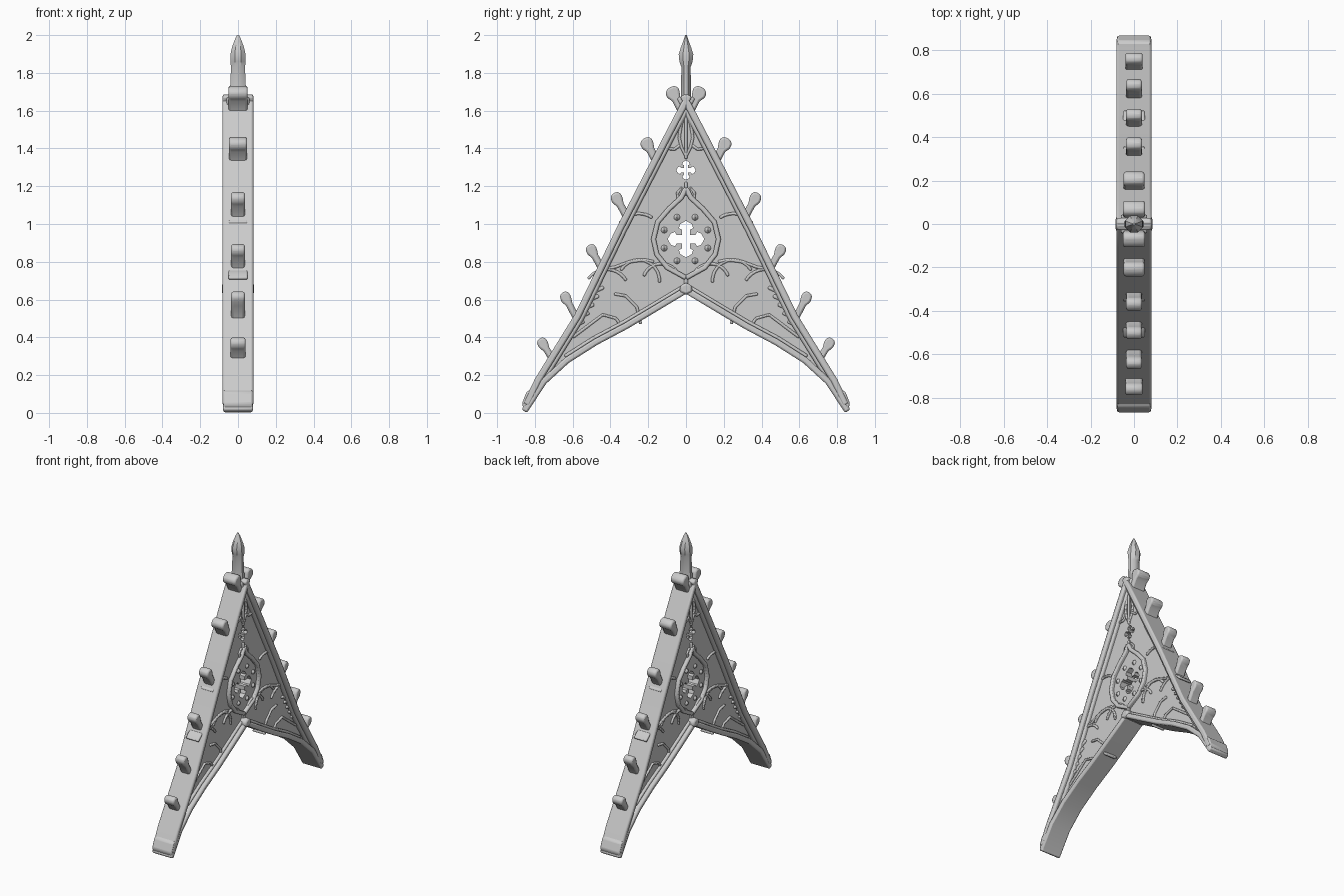
import bpy, bmesh
from math import sin, cos, pi, radians
from mathutils import Vector

if "Cube" in bpy.data.objects:
    bpy.data.objects.remove(bpy.data.objects["Cube"])


def finish(name, bm, bevel=0.0, mirror=True, smooth=True):
    bmesh.ops.recalc_face_normals(bm, faces=bm.faces)
    me = bpy.data.meshes.new(name)
    bm.to_mesh(me)
    bm.free()
    ob = bpy.data.objects.new(name, me)
    bpy.context.collection.objects.link(ob)
    if smooth:
        bpy.ops.object.select_all(action='DESELECT')
        bpy.context.view_layer.objects.active = ob
        ob.select_set(True)
        bpy.ops.object.shade_smooth_by_angle(angle=radians(35))
    if bevel:
        m = ob.modifiers.new("soft_edges", 'BEVEL')
        m.width, m.segments, m.limit_method = bevel, 2, 'ANGLE'
    if mirror:
        m = ob.modifiers.new("mirror", 'MIRROR')
        m.use_axis = (False, True, False)
        m.use_clip = False
    return ob


def thicken(bm, hx):
    ext = bmesh.ops.extrude_face_region(bm, geom=bm.faces[:])
    vs = [g for g in ext['geom'] if isinstance(g, bmesh.types.BMVert)]
    bmesh.ops.translate(bm, verts=vs, vec=(2 * hx, 0, 0))


def prism(name, poly, hx, **kw):
    """Solid from a (y, z) outline, centred on x = 0."""
    bm = bmesh.new()
    bm.faces.new([bm.verts.new((-hx, y, z)) for y, z in poly])
    thicken(bm, hx)
    return finish(name, bm, **kw)


def ribbon(name, pts, d0, d1, hx, **kw):
    """Bar along a (y, z) path, spanning offsets d0..d1 left of the path."""
    bm = bmesh.new()
    p = [Vector(q) for q in pts]
    rows = []
    for i, q in enumerate(p):
        a = (q - p[max(i - 1, 0)]).normalized()
        b = (p[min(i + 1, len(p) - 1)] - q).normalized()
        t = (a + b).normalized()
        n = Vector((-t.y, t.x))
        rows.append([bm.verts.new((-hx, *(q + n * d))) for d in (d0, d1)])
    for (a, b), (c, d) in zip(rows, rows[1:]):
        bm.faces.new((a, b, d, c))
    thicken(bm, hx)
    return finish(name, bm, **kw)


def arc(cy, cz, r, a0, a1, n=10):
    return [(cy + r * cos(radians(a0 + (a1 - a0) * i / n)),
             cz + r * sin(radians(a0 + (a1 - a0) * i / n))) for i in range(n + 1)]


def foil(cz, s):
    """Four-lobed cross outline."""
    lobe = [(.022, -.022), (.05, -.022), (.058, -.038), (.08, -.03), (.097, 0),
            (.08, .03), (.058, .038), (.05, .022)]
    return [(s * (u * cos(k * pi / 2) - v * sin(k * pi / 2)),
             cz + s * (u * sin(k * pi / 2) + v * cos(k * pi / 2)))
            for k in range(4) for u, v in lobe]


# Half outlines, foot to centre
outer = [(.862, .05), (.80, .18), (.59, .52), (.365, .985), (.11, 1.48), (0, 1.69)]
inner = [(.842, 0), (.74, .155), (.62, .265), (.47, .36), (.31, .445), (.15, .54), (0, .63)]

# Recessed panel with pierced foils
half = [(y - .012 if y else 0, z) for y, z in outer]
low = [(y, z + .012) for y, z in inner]
right = low[::-1] + half
left = [(-y, z) for y, z in right[::-1] if y > 0]
panel = prism("panel", right + left, .038, mirror=False)
for nm, cz, s in (("large_foil_cutter", .92, 1), ("small_foil_cutter", 1.285, .53)):
    c = prism(nm, foil(cz, s), .3, mirror=False, smooth=False)
    c.hide_render = True
    c.hide_viewport = True
    b = panel.modifiers.new(nm, 'BOOLEAN')
    b.operation, b.object, b.solver = 'DIFFERENCE', c, 'EXACT'

# Raking and soffit rails with stepped mouldings
ribbon("raking_rail", outer, 0, .036, .081, bevel=.01)
ribbon("raking_moulding", outer[1:], .03, .055, .06, bevel=.01)
ribbon("soffit_rail", inner, -.034, 0, .079, bevel=.01)
ribbon("soffit_moulding", inner[2:], -.05, -.03, .055, bevel=.008)
prism("foot", [(.835, .01), (.842, 0), (.858, .012), (.868, .05), (.845, .11),
               (.82, .125), (.80, .07)], .077, bevel=.008)
prism("crown_boss", [(.0, .625), (.035, .64), (.03, .675), (0, .69),
                     (-.03, .675), (-.035, .64)], .085, bevel=.012, mirror=False)

# Tracery around the central foil
ring = [(0, 1.19), (.025, 1.14), (.09, 1.08), (.15, 1.01), (.172, .92),
        (.155, .84), (.10, .77), (0, .715)]
ribbon("foil_ring", ring, -.013, .013, .062, bevel=.008)
prism("mullion", [(-.01, .64), (.01, .64), (.01, .73), (-.01, .73)], .055, mirror=False, bevel=.006)
prism("upper_mullion", [(-.009, 1.15), (.009, 1.15), (.009, 1.222), (-.009, 1.222)],
      .05, mirror=False, bevel=.006)
prism("top_mullion", [(-.009, 1.345), (.009, 1.345), (.009, 1.62), (-.009, 1.62)],
      .05, mirror=False, bevel=.006)

# Carved petals between foil and ring
for k in range(4):
    a = radians(-67.5 + 45 * k)
    bm = bmesh.new()
    bmesh.ops.create_uvsphere(bm, u_segments=12, v_segments=8, radius=1)
    bmesh.ops.scale(bm, verts=bm.verts, vec=(.052, .026, .026))
    bmesh.ops.translate(bm, verts=bm.verts, vec=(0, .125 * cos(a), .92 + .125 * sin(a)))
    finish("petal", bm)

# Thin ribs in the spandrels and under the apex
ribs = [
    arc(.25, .93, .125, 125, 35),
    arc(.25, .70, .11, 185, 30),
    arc(.42, .64, .12, 150, 35),
    arc(.13, .69, .10, 150, 20),
    [(.17, .80), (.22, .81), (.30, .80), (.38, .77), (.46, .76)],
    [(.24, .47), (.26, .56), (.32, .62), (.38, .63)],
    [(.33, .44), (.37, .50), (.44, .52), (.52, .46), (.60, .40)],
    [(0, 1.36), (.026, 1.41), (.036, 1.46), (.025, 1.53), (0, 1.59)],
    [(.03, 1.42), (.06, 1.395), (.10, 1.40), (.13, 1.43)],
    [(0, 1.16), (.025, 1.19), (.045, 1.165), (.04, 1.12)],
]
for r in ribs:
    ribbon("tracery_rib", r, -.008, .008, .05, bevel=.006)
for i in range(5):
    y, z = .435 + .026 * i, .665 - .045 * i
    ribbon("leaf_bar", [(y, z), (y + .035, z - .015), (y + .065, z - .045)],
           -.01, .01, .05, bevel=.007)

# Crockets climbing the raking edge: base, tip, half width, half depth
for (by, bz), (ty, tz), w, hx in (
        ((.71, .29), (.775, .395), .030, .040), ((.59, .52), (.652, .64), .030, .036),
        ((.455, .78), (.515, .89), .031, .036), ((.32, 1.05), (.382, 1.165), .033, .037),
        ((.16, 1.34), (.222, 1.455), .037, .048), ((.025, 1.61), (.085, 1.725), .040, .051)):
    b, d = Vector((by, bz)), Vector((ty - by, tz - bz))
    n = Vector((-d.y, d.x)).normalized() * w
    prof = [(-.15, -.6), (.45, -.6), (.68, -1), (.9, -.85), (1, -.2), (.97, .6),
            (.82, .95), (.65, .85), (.45, .6), (-.15, .6)]
    prism("crocket", [tuple(b + d * u + n * v) for u, v in prof], hx, bevel=.011)

# Finial spike: z, half width x, half width y
bm = bmesh.new()
rings = []
for z, rx, ry in ((1.62, .045, .03), (1.70, .044, .028), (1.83, .038, .025), (1.86, .042, .036),
                  (1.90, .041, .040), (1.935, .033, .028), (1.98, .016, .011), (2.0, .005, .004)):
    rings.append([bm.verts.new((rx * cos(pi * (k + .5) / 4) * 1.05,
                                ry * sin(pi * (k + .5) / 4) * 1.05, z)) for k in range(8)])
for a, b in zip(rings, rings[1:]):
    for k in range(8):
        bm.faces.new((a[k], a[(k + 1) % 8], b[(k + 1) % 8], b[k]))
bm.faces.new(rings[0][::-1])
bm.faces.new(rings[-1])
finish("finial", bm, mirror=False)
